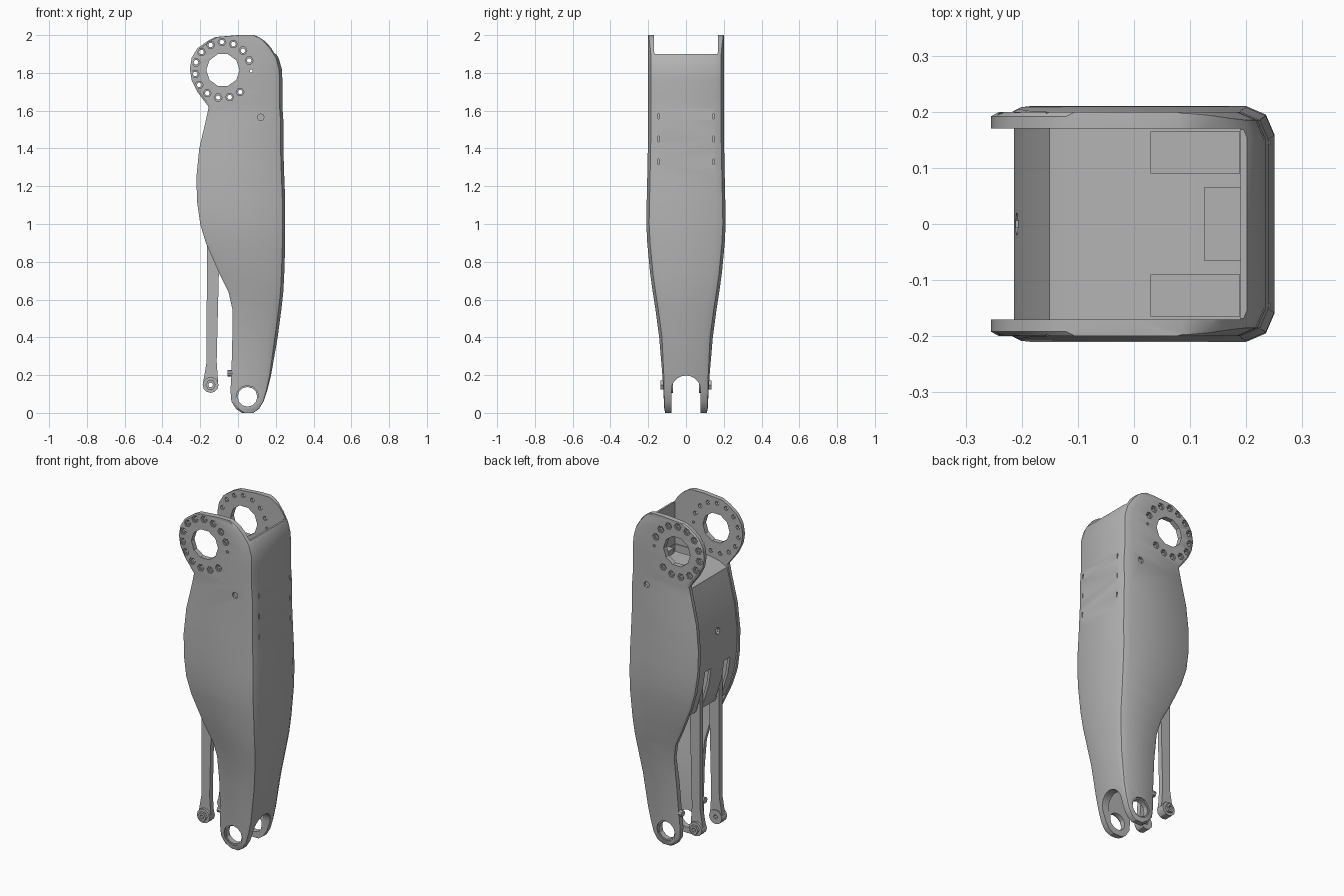
import bpy, bmesh
from math import cos, sin, pi, radians

cube = bpy.data.objects.get("Cube")
if cube:
    bpy.data.objects.remove(cube)

# Single grey material
GREY = (0.45, 0.45, 0.45, 1)
metal = bpy.data.materials.new("plain grey")
metal.use_nodes = True
metal.diffuse_color = GREY
for node in metal.node_tree.nodes:
    if node.type == 'BSDF_PRINCIPLED':
        node.inputs["Base Color"].default_value = GREY

# Shell outline: height, left edge, right edge, half width
ROWS = [
    (0, .02, .08, .11), (.02, -.01, .11, .115), (.06, -.035, .135, .117),
    (.12, -.04, .155, .12), (.2, -.035, .175, .125), (.4, -.03, .21, .142),
    (.55, -.03, .23, .162), (.64, -.05, .24, .176), (.74, -.1, .245, .19),
    (.9, -.17, .25, .205), (1, -.2, .25, .21), (1.12, -.217, .25, .208),
    (1.25, -.22, .245, .205), (1.4, -.205, .24, .202), (1.55, -.17, .24, .2),
    (1.62, -.155, .235, .2), (1.66, -.185, .235, .2), (1.7, -.215, .235, .2),
    (1.76, -.245, .235, .2), (1.82, -.255, .232, .2), (1.88, -.245, .215, .2),
    (1.93, -.215, .18, .2), (1.97, -.16, .14, .2), (1.99, -.12, .11, .2),
    (2, 0, .085, .2)]


def skin(bm, rings):
    """Join rings of points into a closed solid."""
    loops = [[bm.verts.new(p) for p in ring] for ring in rings]
    n = len(loops[0])
    for a, b in zip(loops, loops[1:]):
        for i in range(n):
            j = (i + 1) % n
            bm.faces.new((a[i], a[j], b[j], b[i]))
    bm.faces.new(loops[0][::-1])
    bm.faces.new(loops[-1])


def prism(bm, pts, lo, hi, axis='y'):
    if axis == 'y':
        skin(bm, [[(a, d, b) for a, b in pts] for d in (lo, hi)])
    else:
        skin(bm, [[(d, a, b) for a, b in pts] for d in (lo, hi)])


def box(bm, x0, x1, y0, y1, z0, z1):
    prism(bm, [(x0, z0), (x1, z0), (x1, z1), (x0, z1)], y0, y1)


def circle(x, z, r, n):
    return [(x + r * cos(2 * pi * i / n), z + r * sin(2 * pi * i / n)) for i in range(n)]


def finish(bm, name):
    bmesh.ops.recalc_face_normals(bm, faces=bm.faces)
    me = bpy.data.meshes.new(name)
    bm.to_mesh(me)
    bm.free()
    me.materials.append(metal)
    ob = bpy.data.objects.new(name, me)
    bpy.context.scene.collection.objects.link(ob)
    return ob


def cut(ob, bm):
    """Subtract the solids in bm from the object."""
    tool = finish(bm, "cutter")
    tool.hide_render = True
    mod = ob.modifiers.new("cut", 'BOOLEAN')
    mod.operation, mod.solver, mod.object = 'DIFFERENCE', 'EXACT', tool
    bpy.context.view_layer.update()
    dg = bpy.context.evaluated_depsgraph_get()
    me = bpy.data.meshes.new_from_object(ob.evaluated_get(dg))
    ob.modifiers.clear()
    ob.data = me
    bpy.data.objects.remove(tool)


def smooth(ob):
    bpy.ops.object.select_all(action='DESELECT')
    ob.select_set(True)
    bpy.context.view_layer.objects.active = ob
    bpy.ops.object.shade_smooth_by_angle(angle=radians(30))


# Shell: lofted body with rounded spine corners
bm = bmesh.new()
rings = []
for z, xl, xr, w in ROWS:
    r = .05 * max(.1, min(1, z / .4, (2.02 - z) / .12))
    half = [(xl, w - .008), (xl + .015, w), (xr - r, w), (xr - r * .3, w - r * .3), (xr, w - r)]
    rings.append([(x, y, z) for x, y in half] + [(x, -y, z) for x, y in half[::-1]])
skin(bm, rings)
shell = finish(bm, "leg_shell")

# Hollow inside, open on the left edge
bm = bmesh.new()
rings = []
for z, xl, xr, w in ROWS:
    zz = z - .05 if z == 0 else z + .05 if z == 2 else z
    x = .19 if z > 1.6 else xr - .045
    y = w - (.03 if z > .5 else .038)
    rings.append([(-1, y, zz), (x, y, zz), (x, -y, zz), (-1, -y, zz)])
skin(bm, rings)
cut(shell, bm)

# Upper opening and lower arched fork
bm = bmesh.new()
box(bm, 0, 1, -.168, .168, 1.9, 2.2)
arch = [(.078 * cos(i * pi / 10), .12 + .078 * sin(i * pi / 10)) for i in range(11)]
prism(bm, [(.078, -.1)] + arch + [(-.078, -.1)], -1, 1, 'x')
cut(shell, bm)

# Bearing openings, bolt circle and small holes
HUB = (-.08, 1.815)
ANKLE = (.05, .085)
bolts = []
for i in range(13):
    a = radians(20 + 24 * i)
    bolts.append((HUB[0] + .148 * cos(a), HUB[1] + .148 * sin(a)))
bm = bmesh.new()
prism(bm, circle(*HUB, .088, 10), -.3, .3)
prism(bm, circle(*ANKLE, .052, 12), -.3, .3)
prism(bm, circle(.07, 1.81, .008, 6), -.3, .3)
for x, z in bolts:
    prism(bm, circle(x, z, .013, 6), -.3, .3)
cut(shell, bm)

# Counterbores and spine slits
bm = bmesh.new()
for s in (-1, 1):
    for x, z in bolts:
        prism(bm, circle(x, z, .021, 6), s * .19, s * .3)
    prism(bm, circle(.12, 1.565, .018, 8), s * .185, s * .3)
    prism(bm, circle(*ANKLE, .06, 12), s * .11, s * .3)
    for z in (1.33, 1.45, 1.57):
        box(bm, .228, .3, s * .142, s * .148, z - .015, z + .015)
cut(shell, bm)
smooth(shell)

# Inner housing: curved panel plus sloping deck
edge = [(xl, z) for z, xl, xr, w in ROWS if .8 < z < 1.6]
outer = [(-.145, .84)] + edge + [(-.157, 1.6)]
inner = [(x + .022, z) for x, z in outer[:-1]]
deck = [(-.1, 1.625), (.03, 1.65), (.2, 1.65), (.2, 1.54), (-.1, 1.54)]
bm = bmesh.new()
prism(bm, [(x + .006, z) for x, z in outer] + deck + inner[::-1], -.175, .175)
housing = finish(bm, "inner_housing")

# Rod slots, access hole and deck pockets
bm = bmesh.new()
for s in (-1, 1):
    box(bm, -.4, 0, s * .062, s * .118, .87, 1.1)
    box(bm, .03, .188, s * .09, s * .165, 1.57, 1.8)
prism(bm, circle(0, 1.3, .02, 10), -.4, 0, 'x')
cut(housing, bm)
smooth(housing)

# Raised block on the deck
bm = bmesh.new()
box(bm, .125, .195, -.065, .065, 1.64, 1.68)
finish(bm, "deck_block")

# Linkage rods, their bolts and stop pegs on both sides
ROD = [(-.165, 1.2), (-.165, .85), (-.166, .27), (-.185, .16),
       (-.105, .16), (-.113, .27), (-.1, .8), (-.08, 1.2)]
for s, side in ((-1, "right"), (1, "left")):
    bm = bmesh.new()
    prism(bm, ROD, s * .076, s * .106)
    prism(bm, circle(-.145, .148, .042, 12), s * .07, s * .12)
    rod = finish(bm, side + "_rod")
    bm = bmesh.new()
    prism(bm, circle(-.145, .148, .013, 6), -.3, .3)
    cut(rod, bm)
    smooth(rod)

    bm = bmesh.new()
    prism(bm, circle(-.145, .148, .027, 6), s * .115, s * .135)
    bolt = finish(bm, side + "_rod_bolt")
    bm = bmesh.new()
    prism(bm, circle(-.145, .148, .013, 6), -.3, .3)
    cut(bolt, bm)

    bm = bmesh.new()
    prism(bm, circle(s * .105, .21, .018, 8), -.055, -.02, 'x')
    finish(bm, side + "_stop_peg")
